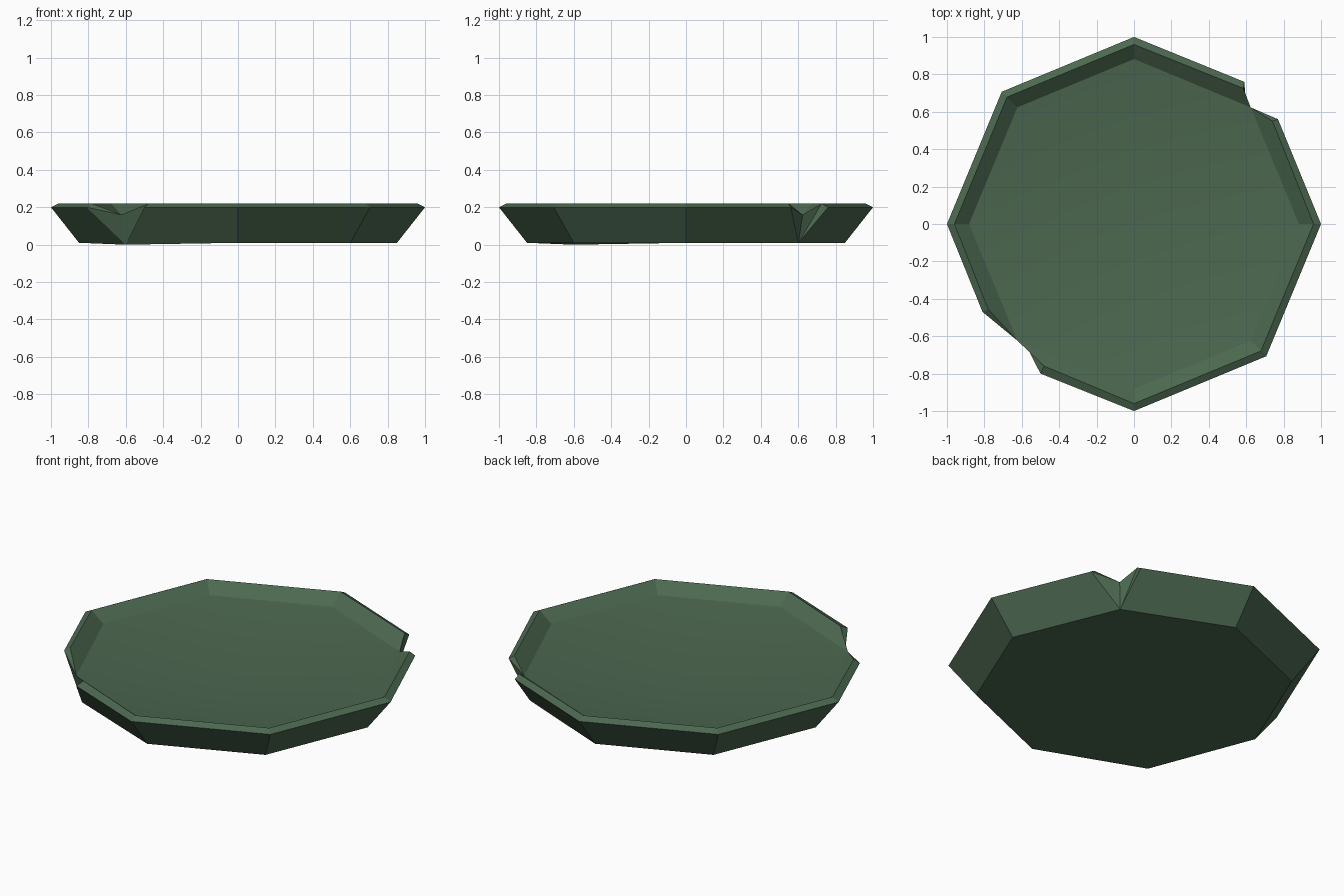
import bpy, bmesh, math

if "Cube" in bpy.data.objects:
    bpy.data.objects.remove(bpy.data.objects["Cube"])

# one flat colour
green = bpy.data.materials.new("dark_leaf_green")
green.diffuse_color = (0.072, 0.138, 0.08, 1)
green.use_nodes = True
green.node_tree.nodes["Principled BSDF"].inputs["Base Color"].default_value = green.diffuse_color

# rings: (radius, height), and the low middle of the dished floor
BOTTOM, OUTER, RIM, FLOOR = (0.85, 0.01), (1.0, 0.2), (0.96, 0.22), (0.882, 0.16)
MIDDLE = 0.05

# two corners are chipped: the outer and rim edges on either side of each chip
CHIPS = {
    1: {"outer": [(0.77, 0.56), (0.59, 0.76)], "rim": [(0.74, 0.55), (0.585, 0.725)]},
    5: {"outer": [(-0.81, -0.47), (-0.5, -0.8)], "rim": [(-0.78, -0.455), (-0.48, -0.76)]},
}

bm = bmesh.new()


def corner(ring, k, dz=0.0):
    a = k * math.pi / 4
    return bm.verts.new((ring[0] * math.cos(a), ring[0] * math.sin(a), ring[1] + dz))


def edge_points(name, ring, k):
    """First and last vertex of a corner: the same one unless chipped."""
    if k in CHIPS:
        return [bm.verts.new((x, y, ring[1])) for x, y in CHIPS[k][name]]
    return [corner(ring, k)] * 2


bottom = [corner(BOTTOM, k, -0.01 if k == 5 else 0) for k in range(8)]
floor = [corner(FLOOR, k) for k in range(8)]
outer = [edge_points("outer", OUTER, k) for k in range(8)]
rim = [edge_points("rim", RIM, k) for k in range(8)]
middle = bm.verts.new((0, 0, MIDDLE))

# underside
bm.faces.new(bottom[::-1])

# dished floor, sloping side, rim bevel and inner wall
for k in range(8):
    n = (k + 1) % 8
    bm.faces.new((floor[k], floor[n], middle)).smooth = True
    bm.faces.new((bottom[k], bottom[n], outer[n][0], outer[k][1]))
    bm.faces.new((outer[k][1], outer[n][0], rim[n][0], rim[k][1]))
    bm.faces.new((rim[k][1], rim[n][0], floor[n], floor[k]))

# V-shaped chips
for k in CHIPS:
    bm.faces.new((bottom[k], outer[k][0], floor[k]))
    bm.faces.new((outer[k][0], rim[k][0], floor[k]))
    bm.faces.new((bottom[k], outer[k][1], rim[k][1]))
    bm.faces.new((bottom[k], rim[k][1], floor[k]))

bmesh.ops.recalc_face_normals(bm, faces=bm.faces)

# keep the wall crisp against the smooth floor
for e in bm.edges:
    if len({f.smooth for f in e.link_faces}) == 2:
        e.smooth = False

mesh = bpy.data.meshes.new("chipped_dish")
bm.to_mesh(mesh)
bm.free()
mesh.materials.append(green)
dish = bpy.data.objects.new("chipped_dish", mesh)
bpy.context.collection.objects.link(dish)
